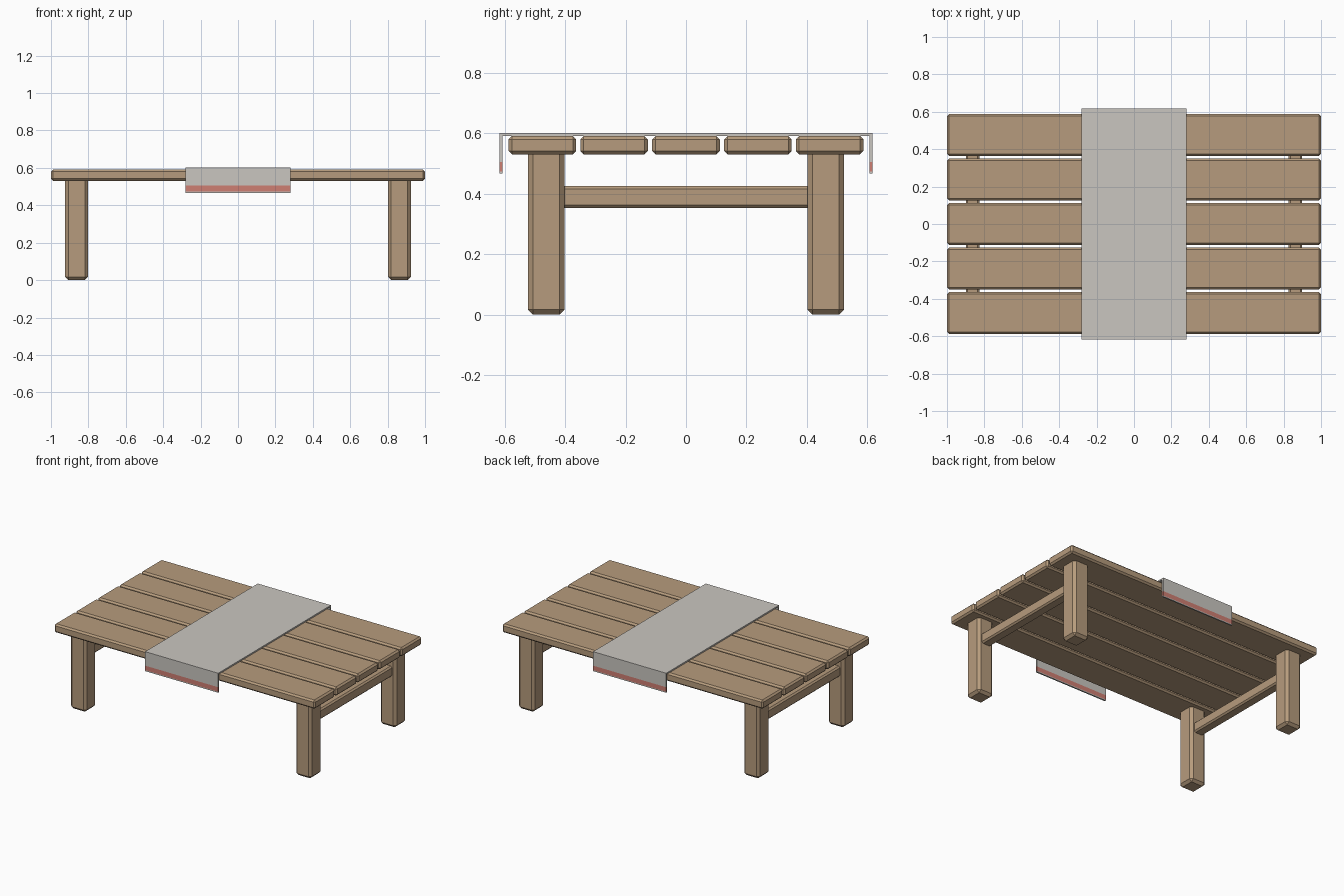
import bpy, bmesh

if "Cube" in bpy.data.objects:
    bpy.data.objects.remove(bpy.data.objects["Cube"])


def material(name, rgb):
    m = bpy.data.materials.new(name)
    m.diffuse_color = (*rgb, 1)
    m.use_nodes = True
    m.node_tree.nodes["Principled BSDF"].inputs["Base Color"].default_value = m.diffuse_color
    return m


WOOD = material("light wood", (0.47, 0.33, 0.205))
CLOTH = material("pale grey cloth", (0.59, 0.565, 0.53))
RED = material("soft red", (0.62, 0.21, 0.17))


def box(name, lo, hi, mat, bevel=0.0, skip_top=False):
    """Axis-aligned box from corner lo to corner hi, with chamfered edges."""
    bm = bmesh.new()
    bmesh.ops.create_cube(bm, size=1)
    for v in bm.verts:
        v.co = [(a + b) / 2 + c * (b - a) for a, b, c in zip(lo, hi, v.co)]
    if bevel:
        edges = [e for e in bm.edges
                 if not (skip_top and all(v.co.z > hi[2] - 1e-5 for v in e.verts))]
        bmesh.ops.bevel(bm, geom=edges, offset=bevel, segments=1,
                        profile=0.5, affect='EDGES')
    bmesh.ops.recalc_face_normals(bm, faces=bm.faces)
    me = bpy.data.meshes.new(name)
    bm.to_mesh(me)
    bm.free()
    me.materials.append(mat)
    ob = bpy.data.objects.new(name, me)
    bpy.context.collection.objects.link(ob)
    return ob


# Table top: five planks along x
for i in range(5):
    y = (i - 2) * 0.238
    box(f"plank_{i + 1}", (-1, y - 0.112, 0.531), (1, y + 0.112, 0.591), WOOD, 0.011)

for sx, side in ((-1, "left"), (1, "right")):
    # Legs at the corners
    for sy, end in ((-1, "front"), (1, "back")):
        x, y = sx * 0.863, sy * 0.463
        box(f"{end}_{side}_leg", (x - 0.061, y - 0.061, 0), (x + 0.061, y + 0.061, 0.531),
            WOOD, 0.017, skip_top=True)
    # Rail between the two legs of each end
    x = sx * 0.863
    box(f"{side}_rail", (x - 0.036, -0.43, 0.353), (x + 0.036, 0.43, 0.426), WOOD, 0.01)

# Cloth runner across the middle, hanging over both long edges
W, Y, T = 0.28, 0.617, 0.01
box("runner_top", (-W, -Y, 0.592), (W, Y, 0.602), CLOTH)
for sy, end in ((-1, "front"), (1, "back")):
    y0, y1 = sorted((sy * Y, sy * (Y - T)))
    box(f"{end}_flap", (-W, y0, 0.505), (W, y1, 0.592), CLOTH)
    box(f"{end}_flap_stripe", (-W, y0, 0.474), (W, y1, 0.505), RED)
    box(f"{end}_flap_hem", (-W, y0, 0.467), (W, y1, 0.474), CLOTH)
